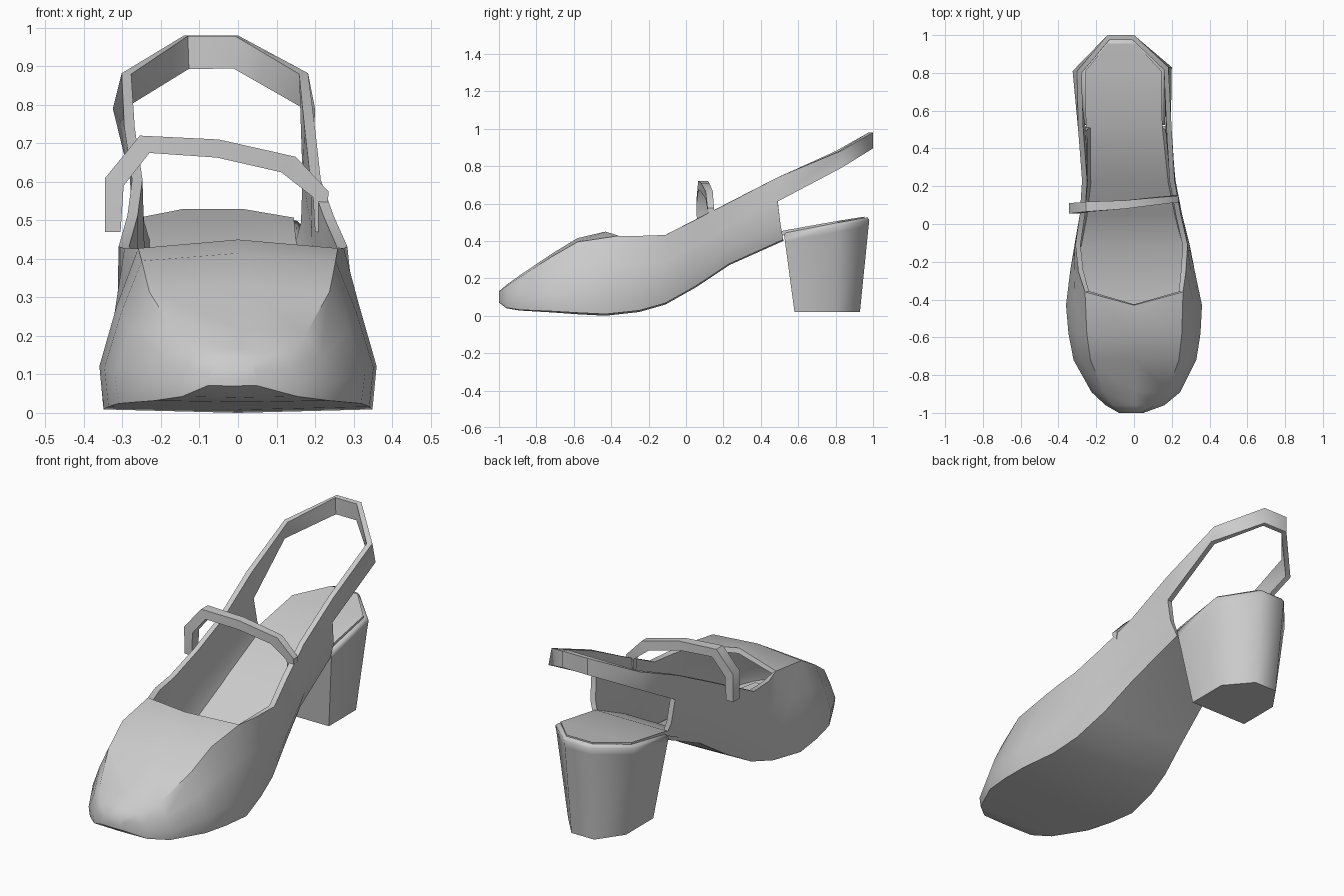
import bpy, bmesh
from math import radians

if "Cube" in bpy.data.objects:
    bpy.data.objects.remove(bpy.data.objects["Cube"])


def finish(name, bm, thickness=0, angle=50, fix=True):
    if fix:
        bmesh.ops.recalc_face_normals(bm, faces=bm.faces)
    me = bpy.data.meshes.new(name)
    bm.to_mesh(me)
    bm.free()
    ob = bpy.data.objects.new(name, me)
    bpy.context.collection.objects.link(ob)
    bpy.ops.object.select_all(action='DESELECT')
    ob.select_set(True)
    bpy.context.view_layer.objects.active = ob
    if thickness:
        m = ob.modifiers.new("thickness", 'SOLIDIFY')
        m.thickness = thickness
        m.offset = -1
        m.use_even_offset = False
        bpy.ops.object.modifier_apply(modifier=m.name)
    bpy.ops.object.shade_smooth_by_angle(angle=radians(angle))
    return ob


def loft(name, rings, angle=50):
    """Closed solid through rings of equal point count."""
    bm = bmesh.new()
    vs = [[bm.verts.new(p) for p in r] for r in rings]
    n = len(vs[0])
    for a, b in zip(vs, vs[1:]):
        for j in range(n):
            k = (j + 1) % n
            bm.faces.new((a[j], a[k], b[k], b[j]))
    bm.faces.new(vs[0])
    bm.faces.new(vs[-1])
    return finish(name, bm, angle=angle)


def section(y, rim, wide, zt, zb, low, rim_dy=0, shear=0):
    """Left rim, down, under the sole and up to the right rim."""
    h = zt - zb
    cx = (wide[0] + wide[1]) / 2

    def side(i):
        r, w = rim[i], wide[i]
        return [(r, y + rim_dy, zt - (0.05 * h if rim_dy or y < -0.4 else 0)),
                (r * 0.45 + w * 0.55, y + rim_dy * 0.3, zt - 0.38 * h),
                (w, y + shear * 0.5, zb + 0.27 * h),
                (cx + (w - cx) * low, y + shear, zb + 0.02 * h)]
    return side(0) + [(cx, y + shear, zb)] + side(1)[::-1]


# Closed toe stations: y, left, right, top z, bottom z
toe = [(-1.0, -.08, .05, .13, .07), (-.96, -.15, .16, .165, .04),
       (-.89, -.225, .245, .215, .028), (-.72, -.32, .33, .33, .018),
       (-.58, -.347, .352, .415, .008), (-.43, -.36, .36, .45, 0)]
# Open stations: y, rim left/right, widest left/right, rim z, bottom z
side = [(-.25, -.295, .275, -.338, .322, .427, .02),
        (-.11, -.31, .284, -.315, .295, .432, .06),
        (.05, -.287, .248, -.287, .255, .513, .15),
        (.23, -.275, .215, -.268, .22, .605, .27),
        (.49, -.295, .2, -.27, .19, .74, .40)]

# Upper with toe, side walls and sling strap in one shell
bm = bmesh.new()
rings, tops = [], []
for i, (y, l, r, zt, zb) in enumerate(toe):
    last = i == len(toe) - 1
    pts = section(y, (l * .72, r * .72), (l, r), zt, zb, .97, .07 if last else 0)
    rings.append([bm.verts.new(p) for p in pts])
    tops.append(bm.verts.new(((l + r) / 2, y, zt)))
for i, (y, rl, rr, wl, wr, zt, zb) in enumerate(side):
    pts = section(y, (rl, rr), (wl, wr), zt, zb, .95 - .02 * i,
                  0, .03 if i == len(side) - 1 else 0)
    rings.append([bm.verts.new(p) for p in pts])
for a, b in zip(rings, rings[1:]):
    for j in range(len(a) - 1):
        bm.faces.new((a[j], b[j], b[j + 1], a[j + 1]))
for i in range(len(toe) - 1):
    a, b = rings[i], rings[i + 1]
    bm.faces.new((tops[i], tops[i + 1], b[0], a[0]))
    bm.faces.new((a[-1], b[-1], tops[i + 1], tops[i]))
bm.faces.new([tops[0]] + rings[0])

# Sling strap round the heel: upper edge point, lower edge point
sling = [((-.302, .81, .882), (-.325, .81, .79)), ((-.14, 1, .98), (-.14, 1, .895)),
         ((0, 1, .98), (0, 1, .895)), ((.182, .83, .882), (.2, .83, .79))]
end = rings[-1]
band = [(end[0], end[1])]
band += [(bm.verts.new(a), bm.verts.new(b)) for a, b in sling]
band += [(end[-1], end[-2])]
for (a, b), (c, d) in zip(band, band[1:]):
    bm.faces.new((a, c, d, b))
finish("upper_and_sling", bm, thickness=.027, angle=48, fix=False)

# Insole running from the toe to the top of the heel: y, left, right, z
bed = [(-.85, -.2, .2, .06), (-.43, -.31, .31, .045), (-.11, -.28, .26, .105),
       (.05, -.255, .22, .195), (.23, -.24, .185, .315), (.52, -.255, .15, .455),
       (.81, -.258, .145, .507), (.955, -.14, .01, .53)]
loft("insole", [[(l, y, z), (r, y, z), (r, y, z - .025), (l, y, z - .025)]
                for y, l, r, z in bed], angle=30)

# Block heel: six-sided, tapered, with a small lip at the top
base = [(-.22, .58), (.11, .58), (.11, .8), (0, .93), (-.13, .93), (-.22, .8)]
rim = [(-.27, .525, .43), (.165, .525, .43), (.168, .82, .485),
       (.005, .98, .512), (-.14, .98, .512), (-.28, .82, .485)]
cx, cy = -.055, .76
neck = [(b[0] + (r[0] - b[0]) * .9, b[1] + (r[1] - b[1]) * .92, r[2] - .035)
        for b, r in zip(base, rim)]
cap = [(cx + (x - cx) * .93, cy + (y - cy) * .96, z + .014) for x, y, z in rim]
loft("block_heel", [[(x, y, .02) for x, y in base], neck, rim, cap], angle=62)

# Instep strap: outer x z, inner x z, front y, back y
strap = [(-.345, .47, -.305, .47, .06, .11), (-.345, .61, -.297, .59, .055, .11),
         (-.255, .72, -.23, .675, .065, .118), (-.05, .71, -.055, .663, .08, .125),
         (.15, .665, .112, .625, .105, .143), (.235, .575, .195, .56, .115, .15),
         (.23, .47, .2, .47, .123, .137)]
loft("instep_strap", [[(ox, f, oz), (ox, b, oz), (ix, b, iz), (ix, f, iz)]
                      for ox, oz, ix, iz, f, b in strap], angle=40)
